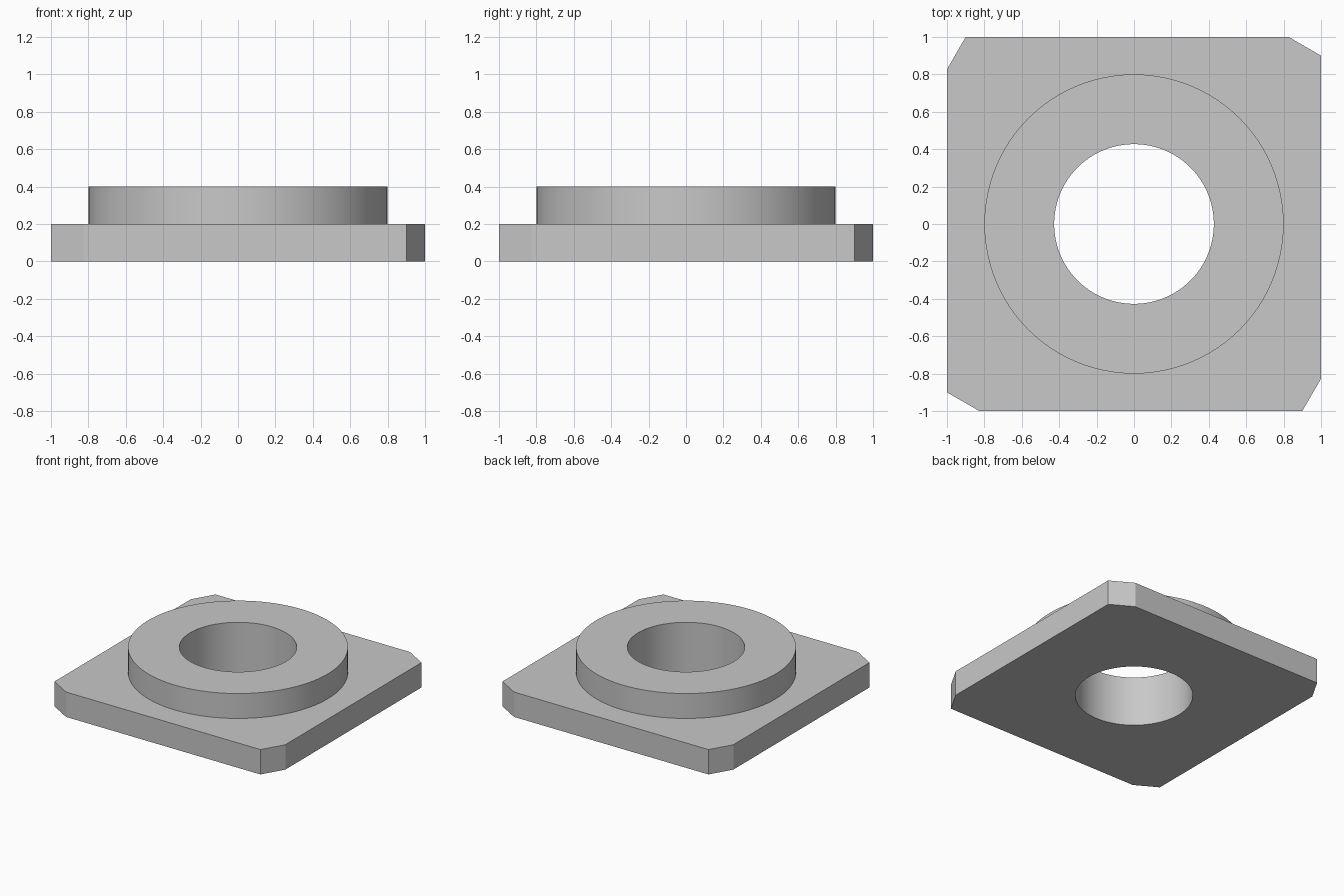
import bpy
import bmesh
from math import cos, sin, pi, radians

cube = bpy.data.objects.get("Cube")
if cube:
    bpy.data.objects.remove(cube, do_unlink=True)

SEGMENTS = 96
PLATE_TOP, COLLAR_TOP = 0.2, 0.4
COLLAR_RADIUS, BORE_RADIUS = 0.8, 0.427
CORNER_SHORT, CORNER_LONG = 0.9, 0.827

grey = bpy.data.materials.new("plain grey")
grey.use_nodes = True
colour = (0.58, 0.58, 0.58, 1)
grey.diffuse_color = colour
grey.node_tree.nodes["Principled BSDF"].inputs["Base Color"].default_value = colour


def circle(radius):
    steps = [2 * pi * i / SEGMENTS for i in range(SEGMENTS)]
    return [(radius * cos(a), radius * sin(a)) for a in steps]


def plate_outline():
    """Square whose skewed corner cuts repeat by quarter turns."""
    points = []
    x1, y1, x2, y2 = 1, CORNER_SHORT, CORNER_LONG, 1
    for _ in range(4):
        points += [(x1, y1), (x2, y2)]
        x1, y1, x2, y2 = -y1, x1, -y2, x2
    return points


bm = bmesh.new()


def add_loop(points, z):
    verts = [bm.verts.new((x, y, z)) for x, y in points]
    edges = [bm.edges.new((v, verts[i - 1])) for i, v in enumerate(verts)]
    return verts, edges


def join(a, b):
    """Quads between two loops with matching vertices."""
    for i in range(len(a[0])):
        bm.faces.new((a[0][i - 1], a[0][i], b[0][i], b[0][i - 1]))


def fill_between(a, b):
    """Flat face between an outline and the circle inside it."""
    bmesh.ops.triangle_fill(bm, edges=a[1] + b[1], use_beauty=True,
                            normal=(0, 0, 1))


plate_bottom = add_loop(plate_outline(), 0)
plate_top = add_loop(plate_outline(), PLATE_TOP)
collar_base = add_loop(circle(COLLAR_RADIUS), PLATE_TOP)
collar_rim = add_loop(circle(COLLAR_RADIUS), COLLAR_TOP)
bore_top = add_loop(circle(BORE_RADIUS), COLLAR_TOP)
bore_bottom = add_loop(circle(BORE_RADIUS), 0)

# Plate sides, collar wall, collar top and bore wall
join(plate_bottom, plate_top)
join(collar_base, collar_rim)
join(collar_rim, bore_top)
join(bore_top, bore_bottom)

# Plate top around the collar, and underside around the bore
fill_between(plate_top, collar_base)
fill_between(plate_bottom, bore_bottom)
bmesh.ops.recalc_face_normals(bm, faces=bm.faces[:])

mesh = bpy.data.meshes.new("collared_plate")
bm.to_mesh(mesh)
bm.free()
mesh.materials.append(grey)
plate = bpy.data.objects.new("collared_plate", mesh)
bpy.context.collection.objects.link(plate)

bpy.ops.object.select_all(action="DESELECT")
plate.select_set(True)
bpy.context.view_layer.objects.active = plate
bpy.ops.object.shade_smooth_by_angle(angle=radians(25))
